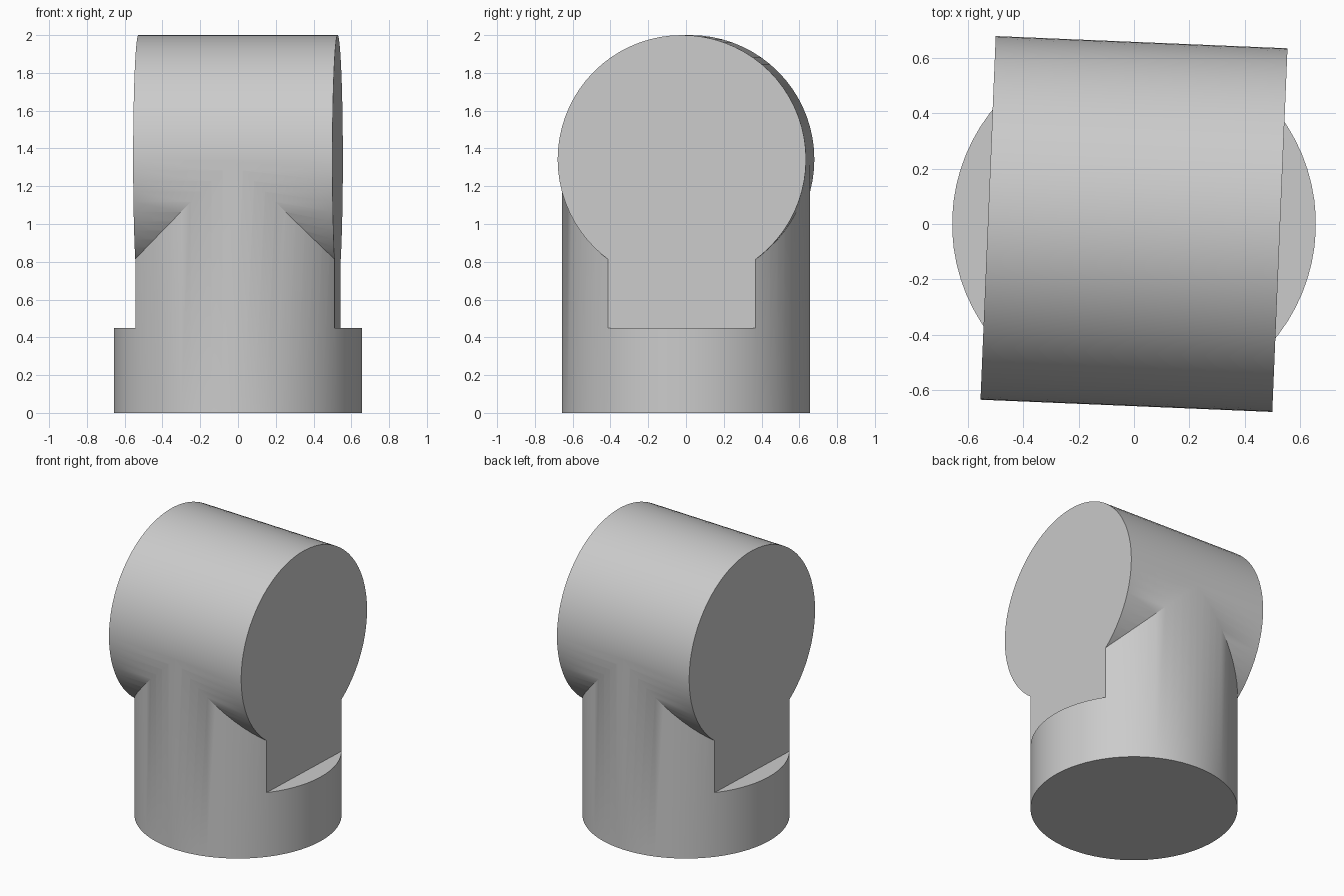
import bpy
from math import radians

cube = bpy.data.objects.get("Cube")
if cube:
    bpy.data.objects.remove(cube, do_unlink=True)

RADIUS = 0.658
AXIS_Z = 2 - RADIUS       # height of the cross barrel's axis
HALF_LENGTH = 0.528       # half the barrel length, also the flats on the post
SHOULDER_Z = 0.45         # where the round base ends
TURN = radians(-2.4)

grey = bpy.data.materials.new("light_grey")
grey.use_nodes = True
colour = (0.6, 0.6, 0.6, 1)
grey.diffuse_color = colour
grey.node_tree.nodes["Principled BSDF"].inputs["Base Color"].default_value = colour


def cylinder(name, radius, depth, location, rotation):
    bpy.ops.mesh.primitive_cylinder_add(
        vertices=72, radius=radius, depth=depth, location=location, rotation=rotation)
    obj = bpy.context.object
    obj.name = name
    obj.data.materials.append(grey)
    return obj


def box(name, low, high):
    centre = [(a + b) / 2 for a, b in zip(low, high)]
    bpy.ops.mesh.primitive_cube_add(size=1, location=centre)
    obj = bpy.context.object
    obj.name = name
    obj.scale = [b - a for a, b in zip(low, high)]
    bpy.ops.object.transform_apply(location=True, rotation=False, scale=True)
    obj.rotation_euler.z = TURN
    obj.data.materials.append(grey)
    obj.hide_render = True
    return obj


def combine(target, tool, operation):
    bpy.context.view_layer.objects.active = target
    mod = target.modifiers.new(operation.lower(), 'BOOLEAN')
    mod.operation = operation
    mod.solver = 'EXACT'
    mod.object = tool
    bpy.ops.object.modifier_apply(modifier=mod.name)
    bpy.data.objects.remove(tool, do_unlink=True)


# Upright post and an overlong cross barrel of matching radius
top = AXIS_Z - 0.005
joint = cylinder("tee_joint", RADIUS * 0.9995, top, (0, 0, top / 2), (0, 0, TURN))
barrel = cylinder("cross_barrel", RADIUS, 2, (0, 0, AXIS_Z), (0, radians(90), TURN))
combine(joint, barrel, 'UNION')

# Trim barrel ends and post flats in one plane, down to the shoulders
for low_x, high_x in ((HALF_LENGTH, 2), (-2, -HALF_LENGTH)):
    trim = box("end_trim", (low_x, -2, SHOULDER_Z), (high_x, 2, 3))
    combine(joint, trim, 'DIFFERENCE')

# Smooth curved walls, sharp rims
bpy.ops.object.select_all(action='DESELECT')
joint.select_set(True)
bpy.context.view_layer.objects.active = joint
bpy.ops.object.shade_smooth_by_angle(angle=radians(30))
